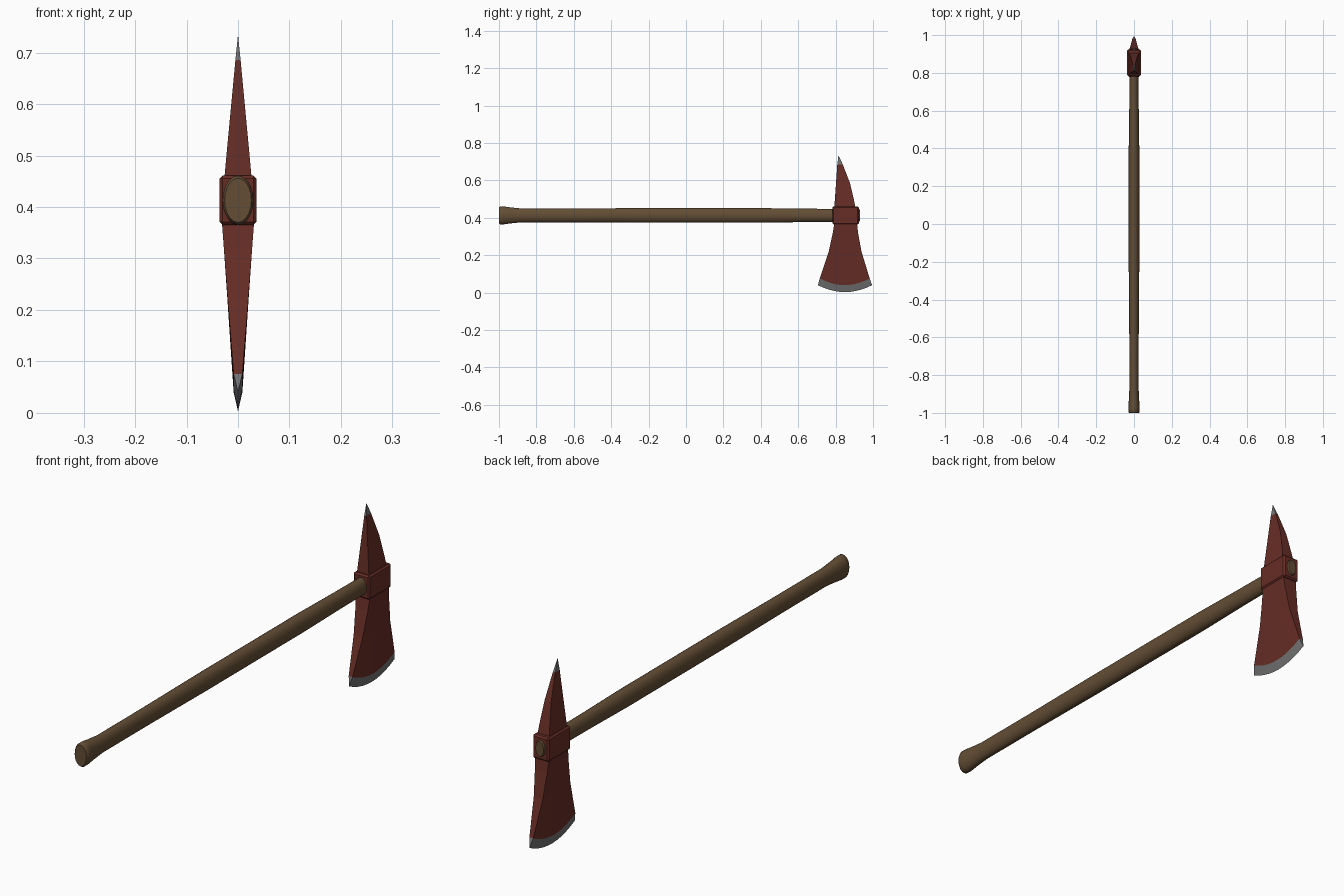
import bpy, bmesh, math

if "Cube" in bpy.data.objects:
    bpy.data.objects.remove(bpy.data.objects["Cube"])


def material(name, rgb):
    m = bpy.data.materials.new(name)
    m.diffuse_color = (*rgb, 1)
    m.use_nodes = True
    m.node_tree.nodes["Principled BSDF"].inputs["Base Color"].default_value = m.diffuse_color
    return m


RED = material("red paint", (0.135, 0.026, 0.019))
STEEL = material("bare steel", (0.17, 0.17, 0.17))
WOOD = material("brown wood", (0.125, 0.075, 0.035))
AXIS_Z = 0.413


def loft(name, rings, mats, steel_from=None):
    """Skin closed rings of equal length; rings from steel_from on are bare metal."""
    bm = bmesh.new()
    loops = [[bm.verts.new(p) for p in ring] for ring in rings]
    n = len(rings[0])
    for i, (a, b) in enumerate(zip(loops, loops[1:])):
        for k in range(n):
            f = bm.faces.new((a[k], a[(k + 1) % n], b[(k + 1) % n], b[k]))
            if steel_from is not None and i >= steel_from:
                f.material_index = 1
    bm.faces.new(loops[0])
    if steel_from is not None:
        bmesh.ops.remove_doubles(bm, verts=loops[-1], dist=1e-5)
    else:
        bm.faces.new(loops[-1])
    bmesh.ops.recalc_face_normals(bm, faces=bm.faces)
    me = bpy.data.meshes.new(name)
    bm.to_mesh(me)
    bm.free()
    for m in mats:
        me.materials.append(m)
    ob = bpy.data.objects.new(name, me)
    bpy.context.collection.objects.link(ob)
    return ob


# Handle: oval sections (y, half width, half height) with a flared butt
sections = [(-1.0, 0.026, 0.043), (-0.993, 0.030, 0.048), (-0.975, 0.030, 0.048),
            (-0.94, 0.028, 0.043), (-0.88, 0.025, 0.037), (-0.6, 0.025, 0.037),
            (-0.23, 0.028, 0.039), (0.4, 0.028, 0.039), (0.62, 0.025, 0.036),
            (0.79, 0.024, 0.035), (0.922, 0.022, 0.034), (0.93, 0.018, 0.030)]
SIDES = 20
rings = [[(rx * math.cos(2 * math.pi * k / SIDES), y,
           AXIS_Z + rz * math.sin(2 * math.pi * k / SIDES)) for k in range(SIDES)]
         for y, rx, rz in sections]
handle = loft("handle", rings, [WOOD])
bpy.context.view_layer.objects.active = handle
handle.select_set(True)
bpy.ops.object.shade_smooth_by_angle(angle=math.radians(35))

# Eye block: chamfered collar around the handle
bpy.ops.mesh.primitive_cube_add(size=1, location=(0, 0.853, AXIS_Z))
eye = bpy.context.object
eye.name = "eye_block"
eye.scale = (0.072, 0.142, 0.096)
bpy.ops.object.transform_apply(location=False, rotation=False, scale=True)
eye.data.materials.append(RED)
bevel = eye.modifiers.new("chamfer", 'BEVEL')
bevel.width = 0.006
bevel.segments = 1

# Blade: rows of (near y, far y, corner z, curve depth, half thickness)
rows = [(0.795, 0.913, 0.38, 0.0, 0.032), (0.785, 0.920, 0.32, 0.0, 0.0275),
        (0.763, 0.938, 0.22, 0.008, 0.020), (0.715, 0.982, 0.076, 0.036, 0.0085),
        (0.705, 0.995, 0.040, 0.037, 0.0)]
COLS = 10
rings = []
for y0, y1, z, dip, t in rows:
    side = []
    for k in range(COLS + 1):
        u = k / COLS
        side.append((y0 + (y1 - y0) * u, z - dip * 4 * u * (1 - u)))
    rings.append([(t, y, h) for y, h in side] + [(-t, y, h) for y, h in reversed(side)])
loft("blade", rings, [RED, STEEL], steel_from=3)

# Spike: rectangular sections (z, near y, far y, half thickness) tapering to a point
spike = [(0.44, 0.792, 0.909, 0.028), (0.50, 0.796, 0.897, 0.0225),
         (0.585, 0.802, 0.877, 0.0145), (0.686, 0.809, 0.838, 0.005),
         (0.735, 0.815, 0.815, 0.0)]
rings = [[(t, a, z), (t, b, z), (-t, b, z), (-t, a, z)] for z, a, b, t in spike]
loft("spike", rings, [RED, STEEL], steel_from=3)
